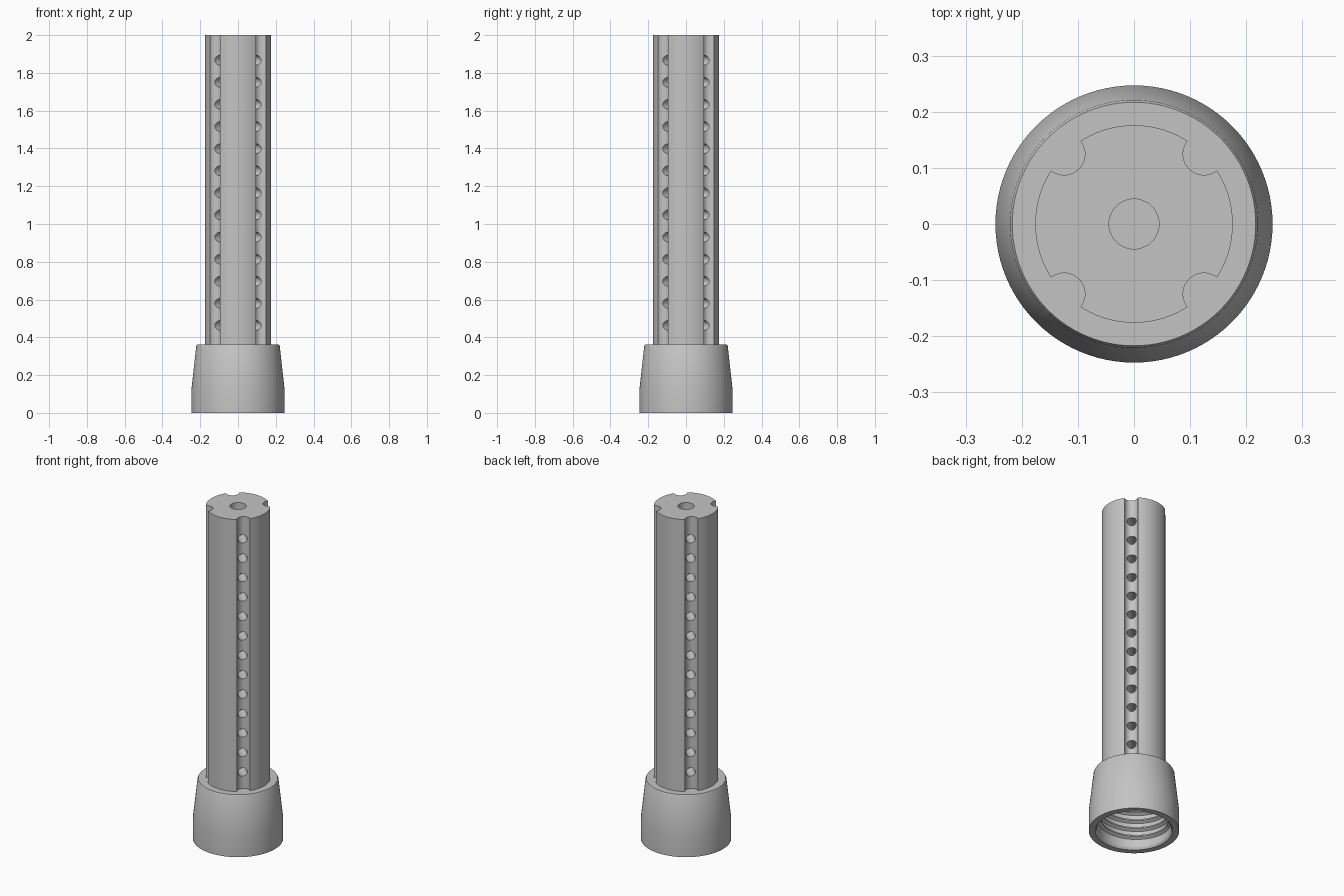
import bpy, bmesh, math
from mathutils import Matrix, Vector

if "Cube" in bpy.data.objects:
    bpy.data.objects.remove(bpy.data.objects["Cube"], do_unlink=True)

GREY = (0.55, 0.55, 0.55, 1)
grey = bpy.data.materials.new("plain grey")
grey.use_nodes = True
grey.diffuse_color = GREY
grey.node_tree.nodes["Principled BSDF"].inputs["Base Color"].default_value = GREY

TUBE_R, CAP_TOP, TOP = 0.176, 0.362, 2.0


def finish(bm, name):
    bmesh.ops.recalc_face_normals(bm, faces=bm.faces)
    mesh = bpy.data.meshes.new(name)
    bm.to_mesh(mesh)
    bm.free()
    mesh.materials.append(grey)
    obj = bpy.data.objects.new(name, mesh)
    bpy.context.collection.objects.link(obj)
    return obj


def rod(bm, radius, length, matrix, segments):
    bmesh.ops.create_cone(bm, cap_ends=True, segments=segments, radius1=radius,
                          radius2=radius, depth=length, matrix=matrix)


def upright(x, y, low, high):
    return Matrix.Translation((x, y, (low + high) / 2))


def cut(target, cutter):
    mod = target.modifiers.new("cut", "BOOLEAN")
    mod.operation = "DIFFERENCE"
    mod.solver = "EXACT"
    mod.object = cutter
    bpy.ops.object.select_all(action="DESELECT")
    target.select_set(True)
    bpy.context.view_layer.objects.active = target
    bpy.ops.object.modifier_apply(modifier=mod.name)
    bpy.data.objects.remove(cutter, do_unlink=True)


def smooth(obj):
    bpy.ops.object.select_all(action="DESELECT")
    obj.select_set(True)
    bpy.context.view_layer.objects.active = obj
    bpy.ops.object.shade_smooth_by_angle(angle=math.radians(25))


def revolve(bm, points, turns=1, pitch=0, steps=96, closed=False):
    verts = [bm.verts.new((r, 0, z)) for r, z in points]
    edges = [bm.edges.new(pair) for pair in zip(verts, verts[1:])]
    if closed:
        edges.append(bm.edges.new((verts[-1], verts[0])))
    bmesh.ops.spin(bm, geom=verts + edges, cent=(0, 0, 0), axis=(0, 0, 1),
                   dvec=(0, 0, pitch / steps), angle=math.tau * turns,
                   steps=int(steps * turns))
    bmesh.ops.remove_doubles(bm, verts=bm.verts, dist=1e-5)


diagonals = [math.radians(45 + 90 * i) for i in range(4)]

# Tube standing in the cap
bm = bmesh.new()
rod(bm, TUBE_R, TOP - 0.345, upright(0, 0, 0.345, TOP), 96)
tube = finish(bm, "tube")

# Four round grooves along the tube
bm = bmesh.new()
for a in diagonals:
    rod(bm, 0.037, 2, upright(TUBE_R * math.cos(a), TUBE_R * math.sin(a), 0.2, 2.2), 48)
cut(tube, finish(bm, "groove_cutter"))

# Central bore
bm = bmesh.new()
rod(bm, 0.0445, 2, upright(0, 0, 0.2, 2.2), 48)
cut(tube, finish(bm, "bore_cutter"))

# Rows of radial holes from the grooves into the bore
bm = bmesh.new()
for a in diagonals:
    out = Vector((math.cos(a), math.sin(a), 0))
    turn = out.to_track_quat("Z", "Y").to_matrix().to_4x4()
    for i in range(13):
        centre = out * 0.1 + Vector((0, 0, 0.463 + i * 0.117))
        rod(bm, 0.0255, 0.14, Matrix.Translation(centre) @ turn, 24)
cut(tube, finish(bm, "hole_cutter"))
smooth(tube)

# Tapered hollow cap
bm = bmesh.new()
revolve(bm, [(0, 0.29), (0.203, 0.29), (0.203, 0.012), (0.211, 0), (0.247, 0),
             (0.247, 0.12), (0.221, 0.355), (0.217, CAP_TOP), (0, CAP_TOP)])
smooth(finish(bm, "cap"))

# Screw thread inside the cap
bm = bmesh.new()
revolve(bm, [(0.206, 0.028), (0.186, 0.040), (0.186, 0.048), (0.206, 0.060)],
        turns=4, pitch=0.05, closed=True)
bmesh.ops.holes_fill(bm, edges=[e for e in bm.edges if e.is_boundary], sides=0)
smooth(finish(bm, "inner_thread"))
